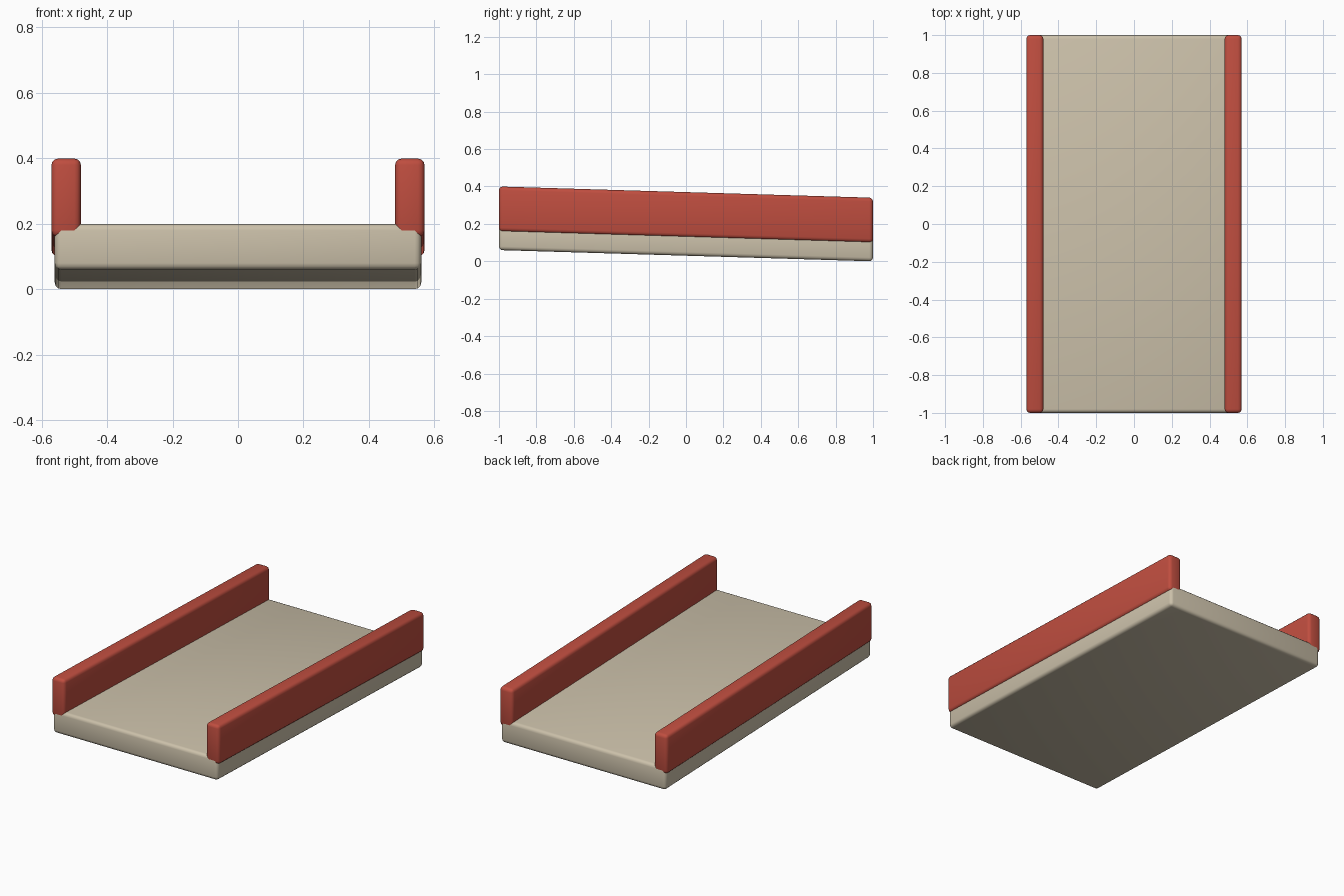
import bpy
import bmesh
from math import radians
from mathutils import Matrix

cube = bpy.data.objects.get("Cube")
if cube:
    bpy.data.objects.remove(cube, do_unlink=True)

SLOPE = -0.03   # drop per unit of length, front to back
MID_DROP = 0.03  # height of the bottom at mid length


def material(name, rgb):
    mat = bpy.data.materials.new(name)
    mat.use_nodes = True
    mat.diffuse_color = (*rgb, 1)
    bsdf = mat.node_tree.nodes["Principled BSDF"]
    bsdf.inputs["Base Color"].default_value = (*rgb, 1)
    bsdf.inputs["Roughness"].default_value = 0.7
    return mat


def sloped_bar(name, x0, x1, z0, z1, mat, radius=0.02):
    """Rounded full-length bar whose height falls towards the back."""
    bm = bmesh.new()
    bmesh.ops.create_cube(bm, size=1)
    place = Matrix.Translation(((x0 + x1) / 2, 0, (z0 + z1) / 2 + MID_DROP))
    size = Matrix.Diagonal((x1 - x0, 2, z1 - z0, 1))
    bmesh.ops.transform(bm, matrix=place @ size, verts=bm.verts)
    bmesh.ops.bevel(bm, geom=bm.edges[:], offset=radius, segments=3,
                    profile=0.5, affect='EDGES')
    for v in bm.verts:
        v.co.z += SLOPE * v.co.y
    mesh = bpy.data.meshes.new(name)
    bm.to_mesh(mesh)
    bm.free()
    mesh.materials.append(mat)
    obj = bpy.data.objects.new(name, mesh)
    bpy.context.collection.objects.link(obj)
    bpy.ops.object.select_all(action='DESELECT')
    obj.select_set(True)
    bpy.context.view_layer.objects.active = obj
    bpy.ops.object.shade_smooth_by_angle(angle=radians(40))
    return obj


beige = material("warm beige", (0.60, 0.53, 0.40))
red = material("brick red", (0.52, 0.075, 0.05))

# Sloping deck
sloped_bar("deck", -0.56, 0.56, 0, 0.14, beige)

# Side rails sitting on the deck edges
sloped_bar("left_rail", 0.48, 0.57, 0.10, 0.34, red)
sloped_bar("right_rail", -0.57, -0.48, 0.10, 0.34, red)
